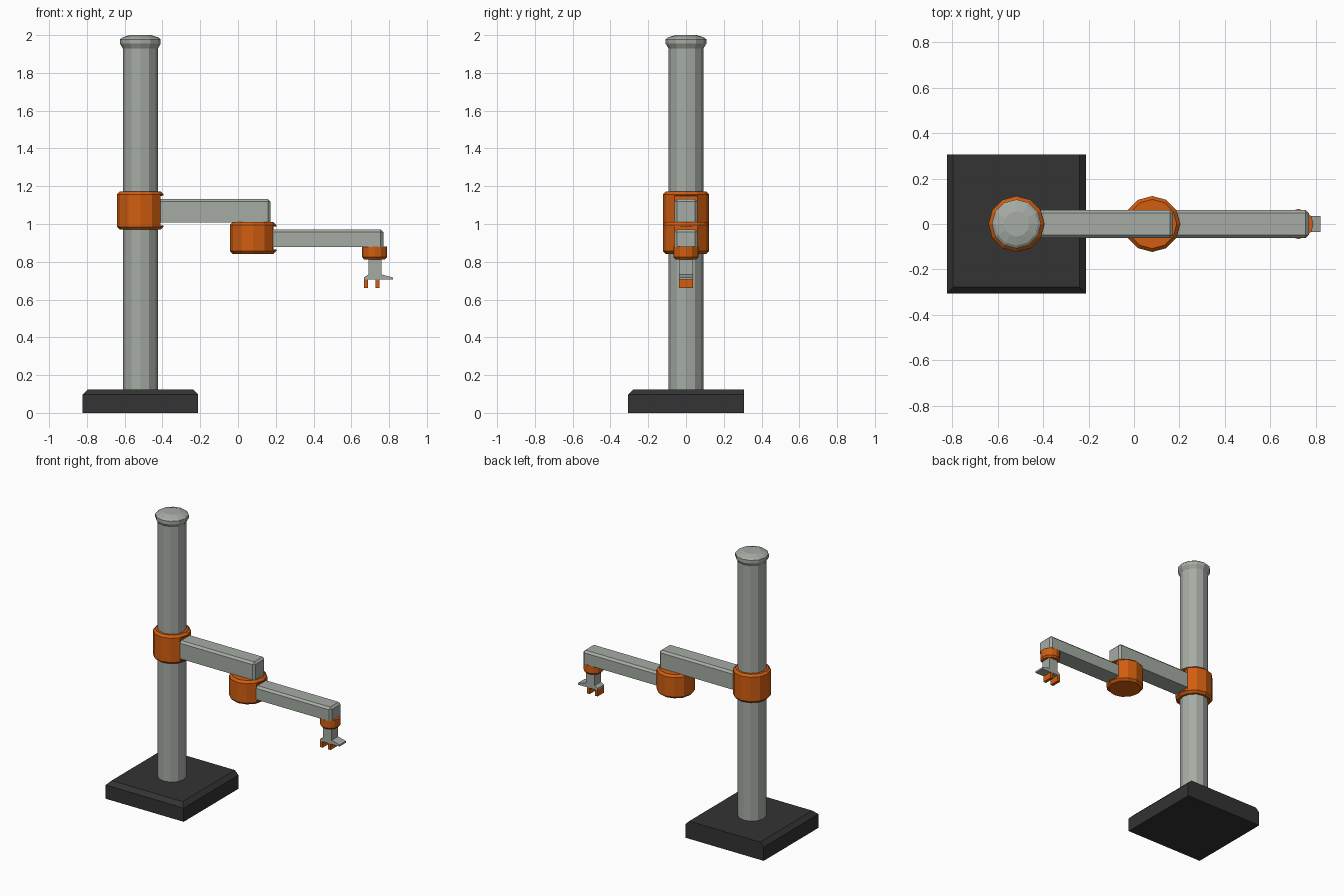
import bpy, bmesh, math

if "Cube" in bpy.data.objects:
    bpy.data.objects.remove(bpy.data.objects["Cube"])


def material(name, rgb):
    m = bpy.data.materials.new(name)
    m.diffuse_color = (*rgb, 1)
    m.use_nodes = True
    m.node_tree.nodes["Principled BSDF"].inputs["Base Color"].default_value = m.diffuse_color
    return m


GREY = material("warm grey", (0.38, 0.41, 0.37))
ORANGE = material("orange", (0.63, 0.11, 0.005))
DARK = material("charcoal", (0.033, 0.033, 0.033))


def finish(name, bm, mat):
    bmesh.ops.recalc_face_normals(bm, faces=bm.faces)
    me = bpy.data.meshes.new(name)
    bm.to_mesh(me)
    bm.free()
    me.materials.append(mat)
    ob = bpy.data.objects.new(name, me)
    bpy.context.collection.objects.link(ob)
    return ob


def lathe(name, cx, profile, mat, sides=12, flat=None):
    """Faceted turned part; rings flagged in 'flat' (z range, x limit) get a flat +x side."""
    bm = bmesh.new()
    rings = []
    for r, z in profile:
        ring = []
        for i in range(sides):
            a = 2 * math.pi * i / sides
            x, y = r * math.cos(a), r * math.sin(a)
            if flat and flat[0] < z < flat[1]:
                x = min(x, flat[2])
            ring.append(bm.verts.new((cx + x, y, z)))
        rings.append(ring)
    for a, b in zip(rings, rings[1:]):
        for i in range(sides):
            j = (i + 1) % sides
            bm.faces.new((a[i], a[j], b[j], b[i]))
    bm.faces.new(rings[0])
    bm.faces.new(rings[-1])
    return finish(name, bm, mat)


def box(name, lo, hi, mat, bevel=0, rule=None):
    """Box between two corners; edges whose midpoint passes the rule are chamfered."""
    bm = bmesh.new()
    bmesh.ops.create_cube(bm, size=1)
    for v in bm.verts:
        v.co = [l if c < 0 else h for c, l, h in zip(v.co, lo, hi)]
    if rule:
        edges = [e for e in bm.edges if rule((e.verts[0].co + e.verts[1].co) / 2)]
        bmesh.ops.bevel(bm, geom=edges, offset=bevel, segments=1,
                        profile=0.5, affect='EDGES')
    return finish(name, bm, mat)


# base plate, chamfered on top except along the back
box("base_plate", (-0.823, -0.306, 0), (-0.211, 0.306, 0.125), DARK, 0.028,
    lambda m: m.z > 0.12 and m.y < 0.3)

# column and its cap
COL = -0.517
lathe("column", COL, [(0.093, 0.12), (0.093, 1.94)], GREY)
lathe("column_cap", COL, [(0.093, 1.93), (0.108, 1.955), (0.108, 1.978),
                          (0.095, 1.988), (0.056, 2.0)], GREY)


# joints with a flat seat where the arm leaves
def joint(name, cx, z0, z1):
    lathe(name, cx, [(0.108, z0), (0.123, z0 + 0.015), (0.123, z0 + 0.022),
                     (0.123, z0 + 0.023), (0.123, z1 - 0.023),
                     (0.123, z1 - 0.022), (0.123, z1 - 0.015), (0.108, z1)],
          ORANGE, flat=(z0 + 0.0225, z1 - 0.0225, 0.107))


joint("shoulder_collar", COL, 0.97, 1.172)
joint("elbow_joint", 0.08, 0.842, 1.01)


# arm beams, chamfered on the top and the free end
def beam(name, x0, x1, z0, z1):
    box(name, (x0, -0.062, z0), (x1, 0.062, z1), GREY, 0.014,
        lambda m: (m.z > z1 - 0.001 and m.x > x0 + 0.01)
        or (m.x > x1 - 0.001 and abs(m.y) > 0.05))


beam("upper_arm", -0.415, 0.172, 1.008, 1.132)
beam("forearm", 0.18, 0.769, 0.878, 0.972)

# wrist
HAND = 0.723
lathe("wrist_joint", HAND, [(0.055, 0.813), (0.066, 0.825), (0.066, 0.88)], ORANGE)

# gripper body: side profile extruded across y
bm = bmesh.new()
side = [(0.69, 0.82), (0.69, 0.733), (0.667, 0.718), (0.667, 0.705),
        (0.82, 0.705), (0.82, 0.717), (0.759, 0.733), (0.759, 0.82)]
face = bm.faces.new([bm.verts.new((x, -0.036, z)) for x, z in side])
out = bmesh.ops.extrude_face_region(bm, geom=[face])
for v in out["geom"]:
    if isinstance(v, bmesh.types.BMVert):
        v.co.y = 0.036
finish("gripper_body", bm, GREY)

# gripper fingers
for i, x in enumerate((0.667, 0.729)):
    box(f"finger_{i + 1}", (x, -0.036, 0.662), (x + 0.021, 0.036, 0.71), ORANGE)
